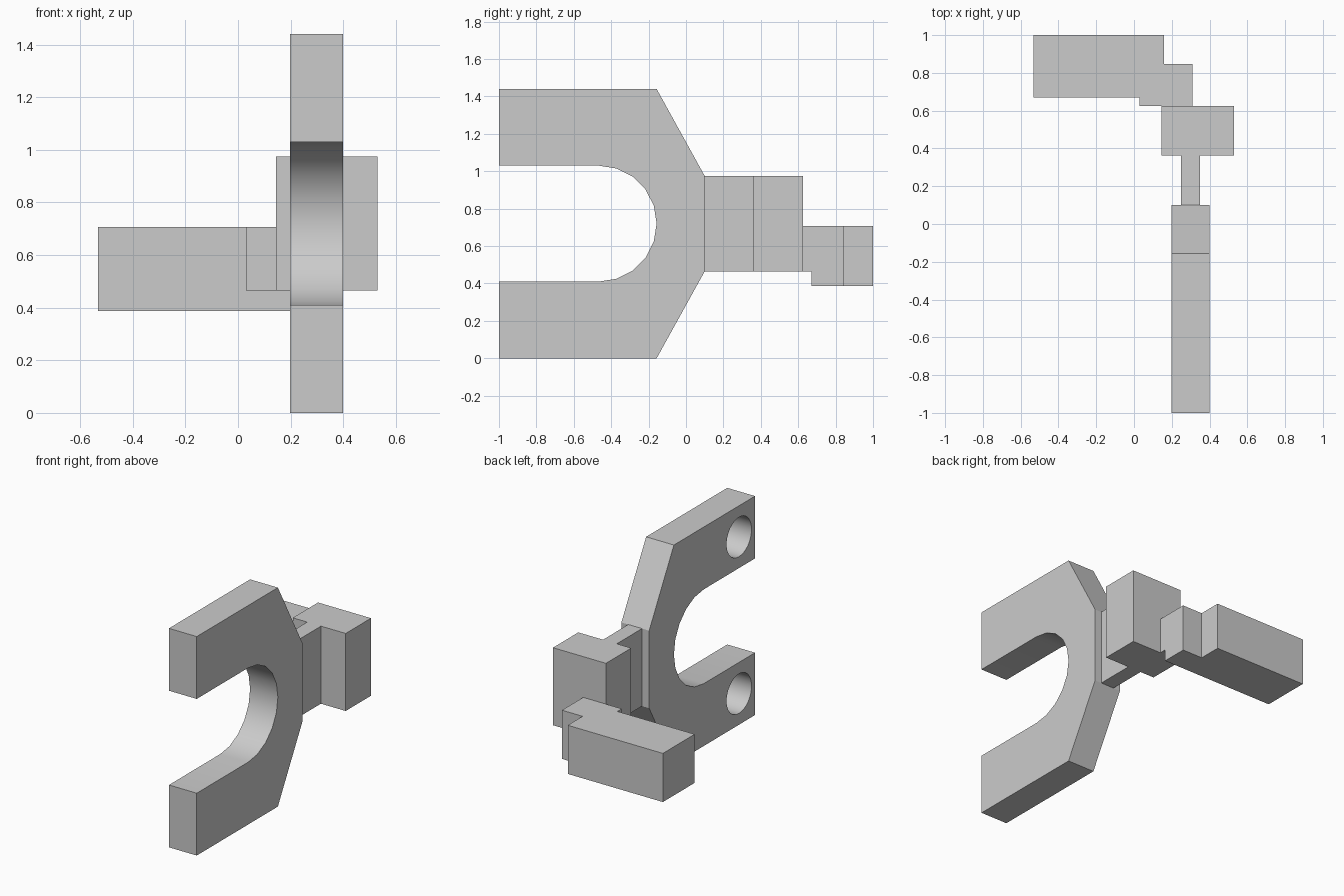
import bpy
import bmesh
from math import sin, cos, radians
from mathutils import Vector

if "Cube" in bpy.data.objects:
    bpy.data.objects.remove(bpy.data.objects["Cube"])


def extrude_profile(name, points, axis, start, end):
    """Extrude a closed 2D outline: axis 'X' takes (y, z), axis 'Z' takes (x, y)."""
    place = (lambda a, b: (start, a, b)) if axis == 'X' else (lambda a, b: (a, b, start))
    shift = Vector((end - start, 0, 0)) if axis == 'X' else Vector((0, 0, end - start))
    bm = bmesh.new()
    face = bm.faces.new([bm.verts.new(place(a, b)) for a, b in points])
    ext = bmesh.ops.extrude_face_region(bm, geom=[face], use_keep_orig=True)
    moved = [g for g in ext['geom'] if isinstance(g, bmesh.types.BMVert)]
    bmesh.ops.translate(bm, verts=moved, vec=shift)
    bmesh.ops.recalc_face_normals(bm, faces=bm.faces[:])
    mesh = bpy.data.meshes.new(name)
    bm.to_mesh(mesh)
    bm.free()
    obj = bpy.data.objects.new(name, mesh)
    bpy.context.collection.objects.link(obj)
    return obj


def box(name, x, y, z):
    outline = [(x[0], y[0]), (x[1], y[0]), (x[1], y[1]), (x[0], y[1])]
    return extrude_profile(name, outline, 'Z', *z)


def activate(obj):
    bpy.ops.object.select_all(action='DESELECT')
    obj.select_set(True)
    bpy.context.view_layer.objects.active = obj


# Fork plate: C-shaped outline with a rounded throat
MID_Z, THROAT_R, THROAT_Y = 0.72, 0.31, -0.467
throat = [(THROAT_Y + THROAT_R * sin(radians(18 * i)),
           MID_Z + THROAT_R * cos(radians(18 * i))) for i in range(11)]
outline = [(-1, MID_Z - THROAT_R), (-1, 0), (-0.157, 0), (0.1, 0.465),
           (0.1, 0.975), (-0.157, 1.44), (-1, 1.44), (-1, MID_Z + THROAT_R)]
fork = extrude_profile("fork_plate", outline + throat, 'X', 0.198, 0.4)

# Blind round holes near the tips, on the left face only
for z in (0.205, 1.235):
    bpy.ops.mesh.primitive_cylinder_add(vertices=32, radius=0.13, depth=0.3,
                                        location=(0.243, -0.834, z),
                                        rotation=(0, radians(90), 0))
    cutter = bpy.context.object
    cutter.name = "hole_cutter"
    cutter.hide_render = True
    mod = fork.modifiers.new("hole", 'BOOLEAN')
    mod.operation = 'DIFFERENCE'
    mod.solver = 'EXACT'
    mod.object = cutter
    activate(fork)
    bpy.ops.object.modifier_apply(modifier=mod.name)
    bpy.data.objects.remove(cutter, do_unlink=True)
activate(fork)
bpy.ops.object.shade_smooth_by_angle(angle=radians(25))

# Thin neck and pivot block behind the fork
box("neck", (0.25, 0.35), (0.1, 0.362), (0.465, 0.975))
box("pivot_block", (0.145, 0.53), (0.362, 0.625), (0.465, 0.975))

# Stepped side arm, joined to the block by a shallow pad
arm = [(-0.532, 0.67), (0.31, 0.67), (0.31, 0.846), (0.16, 0.846), (0.16, 1), (-0.532, 1)]
extrude_profile("side_arm", arm, 'Z', 0.387, 0.707)
box("arm_pad", (0.03, 0.31), (0.625, 0.67), (0.465, 0.707))
